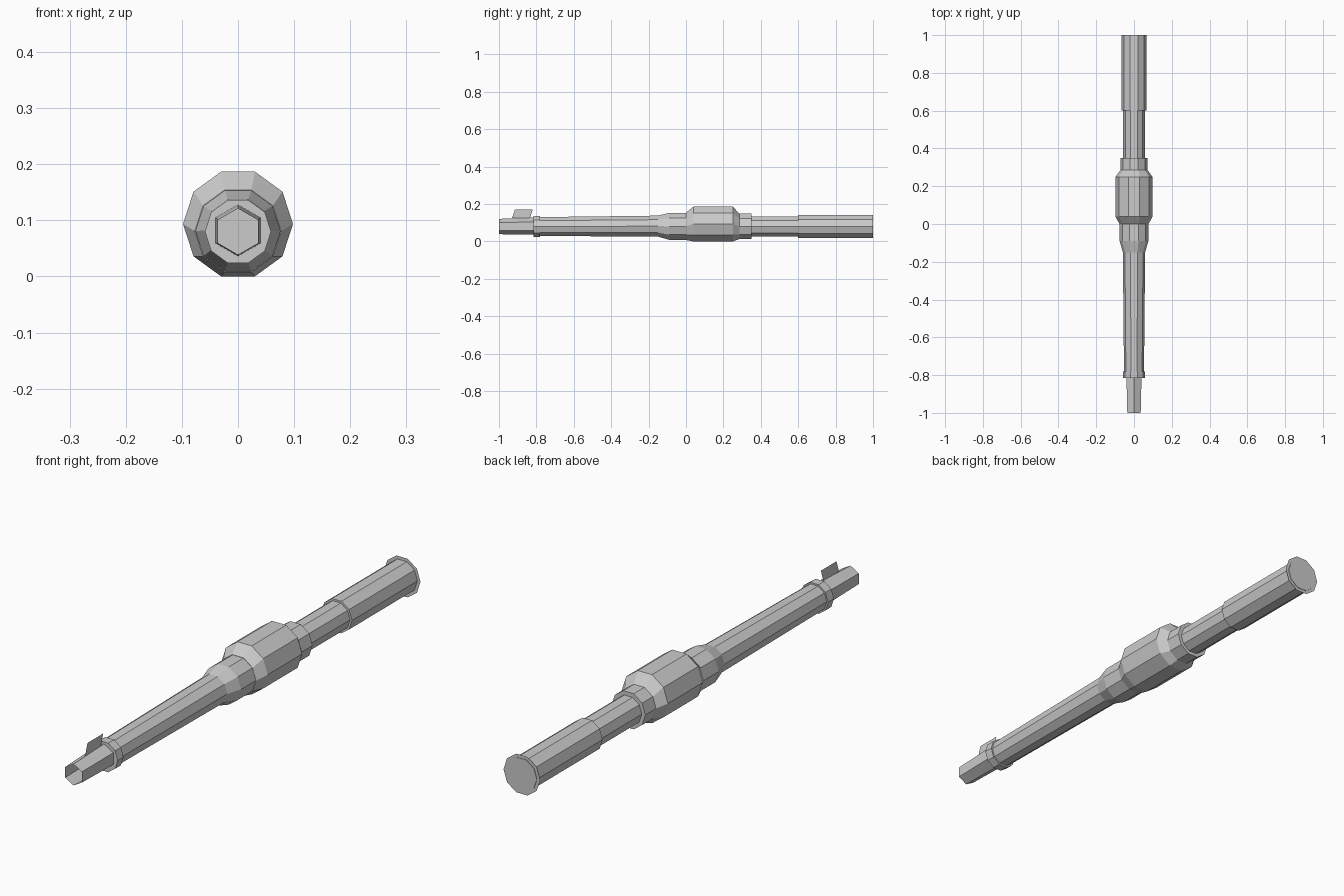
import bpy, bmesh, math

if "Cube" in bpy.data.objects:
    bpy.data.objects.remove(bpy.data.objects["Cube"])


def finish(name, bm):
    mesh = bpy.data.meshes.new(name)
    bm.to_mesh(mesh)
    bm.free()
    obj = bpy.data.objects.new(name, mesh)
    bpy.context.scene.collection.objects.link(obj)
    return obj


def loft(name, sections, sides=10, turn=0.0, caps=True):
    """Join polygon rings along y; each section is (y, radius, centre height)."""
    bm = bmesh.new()
    rings = []
    for y, r, zc in sections:
        angles = [turn + math.tau * i / sides for i in range(sides)]
        rings.append([bm.verts.new((r * math.cos(a), y, zc + r * math.sin(a))) for a in angles])
    for a, b in zip(rings, rings[1:]):
        for i in range(sides):
            j = (i + 1) % sides
            bm.faces.new((a[i], b[i], b[j], a[j]))
    if caps:
        bm.faces.new(rings[0])
        bm.faces.new(rings[-1][::-1])
        bmesh.ops.recalc_face_normals(bm, faces=bm.faces)
    return finish(name, bm)


Z = 0.08

# open six-sided nozzle
loft("nozzle", [(-1, 0.041, Z), (-0.81, 0.046, 0.082)], sides=6, turn=math.pi / 6, caps=False)

# thin upright fin on the nozzle
bm = bmesh.new()
bm.faces.new([bm.verts.new((0, y, z)) for y, z in
              ((-0.93, 0.125), (-0.915, 0.17), (-0.82, 0.17), (-0.835, 0.125))])
finish("sight_fin", bm)

# collar and long tapering front tube
loft("front_collar", [(-0.815, 0.059, Z), (-0.78, 0.059, Z)])
loft("front_tube", [(-0.78, 0.053, Z), (-0.15, 0.059, 0.082)])

# flare leading into the thick middle housing
loft("front_flare", [(-0.15, 0.059, 0.082), (-0.09, 0.076, 0.081), (0.0, 0.076, 0.081)])
loft("middle_housing", [(0.0, 0.077, 0.081), (0.04, 0.098, 0.0935),
                        (0.25, 0.098, 0.0935), (0.285, 0.072, 0.081)])
loft("rear_collar", [(0.285, 0.072, 0.081), (0.35, 0.072, 0.081)])

# rear tube, wider sleeve and flat end flange
loft("rear_tube", [(0.35, 0.057, Z), (0.6, 0.057, Z)])
loft("rear_sleeve", [(0.6, 0.065, Z), (1.0, 0.065, Z)])
loft("end_flange", [(0.998, 0.06, Z), (0.998, 0.078, Z)], caps=False)
